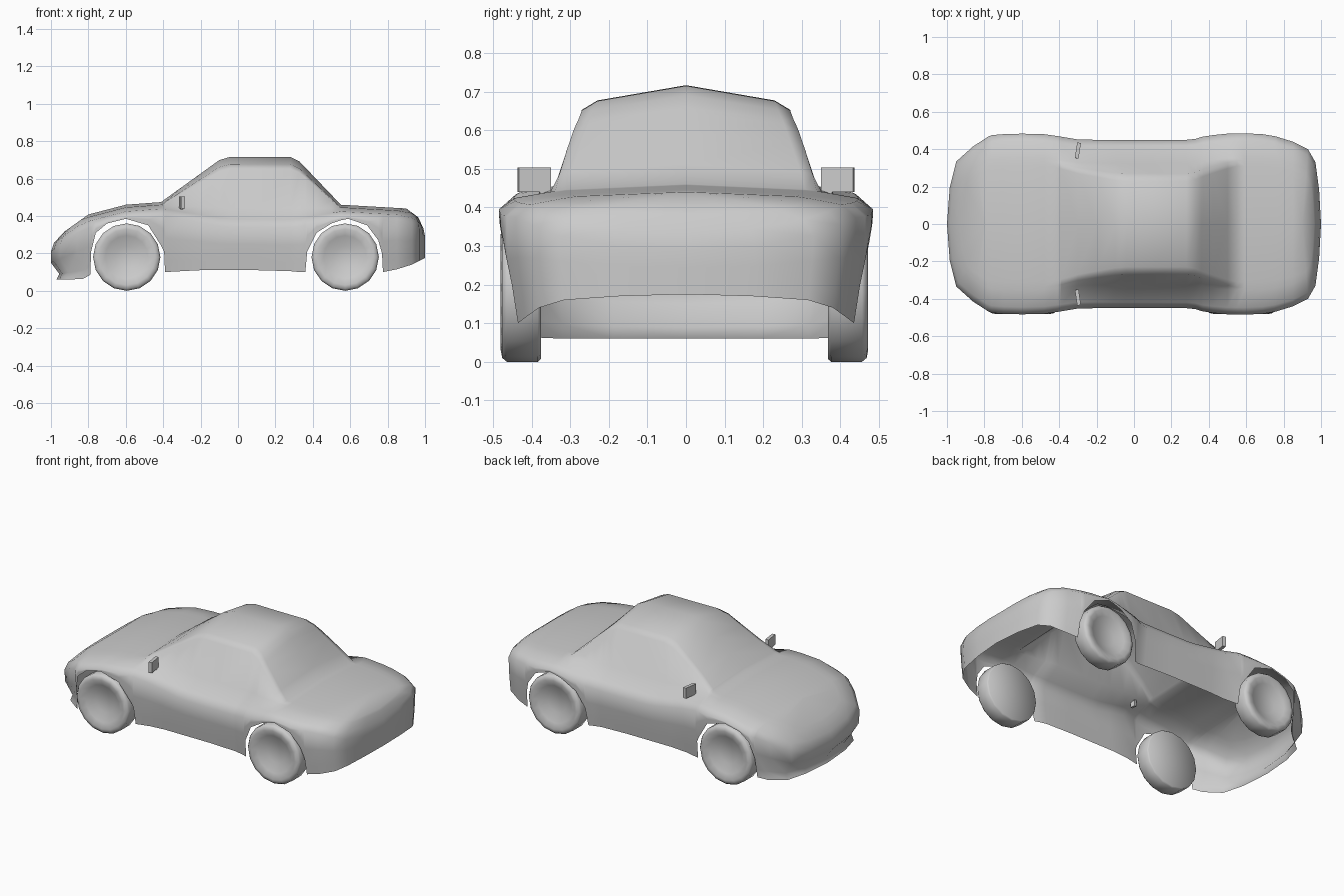
import bpy, bmesh, math
from mathutils import Euler, Matrix, Vector

old = bpy.data.objects.get("Cube")
if old:
    bpy.data.objects.remove(old)

# One plain grey material
grey = bpy.data.materials.new("plain_grey")
grey.use_nodes = True
colour = (0.6, 0.6, 0.6, 1)
grey.diffuse_color = colour
grey.node_tree.nodes["Principled BSDF"].inputs["Base Color"].default_value = colour


def clamp(value, low=0, high=1):
    return max(low, min(high, value))


def sample(profile, x):
    """Linear interpolation along a list of (x, value) points."""
    if x <= profile[0][0]:
        return profile[0][1]
    for (left, a), (right, b) in zip(profile, profile[1:]):
        if x <= right:
            return a + (b - a) * (x - left) / (right - left)
    return profile[-1][1]


def make_object(name, bm, angle):
    mesh = bpy.data.meshes.new(name)
    bm.to_mesh(mesh)
    bm.free()
    mesh.materials.append(grey)
    obj = bpy.data.objects.new(name, mesh)
    bpy.context.collection.objects.link(obj)
    bpy.ops.object.select_all(action='DESELECT')
    obj.select_set(True)
    bpy.context.view_layer.objects.active = obj
    bpy.ops.object.shade_smooth_by_angle(angle=math.radians(angle))
    return obj


def mirror_across(obj):
    mod = obj.modifiers.new("mirror", 'MIRROR')
    mod.use_axis = (False, True, False)
    mod.merge_threshold = 0.001


# Plan outline from nose to tail, with the height of the lower edge
# (which rises over both wheel arches)
OUTLINE = [
    (-1, 0, .06), (-.985, .2, .06), (-.95, .34, .06), (-.86, .415, .063),
    (-.79, .46, .085), (-.785, .465, .21), (-.76, .475, .31), (-.7, .48, .36),
    (-.6, .483, .385), (-.48, .48, .35), (-.41, .47, .24), (-.395, .468, .21),
    (-.39, .467, .1), (-.3, .452, .105), (-.2, .45, .11), (-.1, .45, .11),
    (-.04, .45, .11), (.1, .45, .11), (.28, .45, .105), (.33, .455, .1),
    (.36, .465, .1), (.37, .467, .21), (.42, .475, .31), (.5, .483, .36),
    (.55, .484, .377), (.59, .485, .385), (.69, .48, .35), (.75, .47, .27),
    (.77, .465, .2), (.775, .463, .1), (.85, .44, .115), (.93, .4, .14),
    (.97, .33, .16), (.99, .18, .17), (1, 0, .175)]

# Centre line of bonnet and boot, and the extra height of the cabin
DECK = [(-1, .28), (-.95, .315), (-.83, .4), (-.6, .46), (-.4, .475),
        (0, .46), (.55, .46), (.9, .44), (.96, .41), (.99, .37), (1, .36)]
CABIN = [(-.41, 0), (-.1, .235), (-.04, .255), (.28, .255), (.33, .23), (.55, 0)]

# Side rows: (share of wall height, set-back at the nose)
WALL = [(0, .03), (.2, .045), (.6, 0), (1, 0)]
# Upper rows: (width share on deck, on cabin, drop, share of cabin height);
# the first row is the shoulder, which sinks along the doors
UPPER = [(.92, .93, .036, -.16), (.73, .72, .02, 0), (.7, .6, .018, .82),
         (.64, .51, .014, .9), (0, 0, 0, 1)]


def section(x, y, low):
    """Half cross-section from the lower edge up to the centre line."""
    points = []
    rise = sample(CABIN, x)
    waist = sample(DECK, x) - .07 - rise * .2
    waist = max(waist, low + .01)
    for share, set_back in WALL:
        z = low + (waist - low) * share
        tuck = 1 - .06 * clamp((.3 - z) / .2)
        points.append((x + (set_back if x < -.82 else 0), y * tuck, z))
    inner_x = clamp(x, -.8, .9)
    for wide, narrow, drop, lift in UPPER:
        share = wide + (narrow - wide) * rise / .255
        px = x + (inner_x - x) * (1 - share)
        points.append((px, y * share, sample(DECK, px) - drop + rise * lift))
    return points


# Body shell, open underneath
bm = bmesh.new()
rows = [[bm.verts.new(p) for p in section(*station)] for station in OUTLINE]
for a, b in zip(rows, rows[1:]):
    for j in range(len(a) - 1):
        bm.faces.new((a[j], a[j + 1], b[j + 1], b[j]))
bmesh.ops.remove_doubles(bm, verts=bm.verts, dist=.0005)
mirror_across(make_object("body_shell", bm, 65))

# Wheels: turned profile (radius, distance along axle) with a dished face
TYRE = [(0, .015), (.06, .017), (.115, .04), (.15, .052), (.17, .048),
        (.18, .036), (.18, -.044), (.173, -.052), (0, -.052)]


def wheel(name, x, side):
    bm = bmesh.new()
    verts = [bm.verts.new((r, d, 0)) for r, d in TYRE]
    edges = [bm.edges.new(pair) for pair in zip(verts, verts[1:])]
    bmesh.ops.spin(bm, geom=verts + edges, cent=(0, 0, 0), axis=(0, 1, 0),
                   angle=math.tau, steps=16, use_duplicate=False)
    bmesh.ops.remove_doubles(bm, verts=bm.verts, dist=.0005)
    bmesh.ops.recalc_face_normals(bm, faces=bm.faces)
    obj = make_object(name, bm, 50)
    obj.location = (x, side * .424 - .004, .18)
    if side < 0:
        obj.rotation_euler.z = math.pi


for end, x in (("front", -.595), ("rear", .573)):
    for label, side in (("near", -1), ("far", 1)):
        wheel(f"{end}_wheel_{label}", x, side)

# Door mirrors on short stalks
bm = bmesh.new()
tilt = Euler((0, 0, -.15)).to_quaternion()
for centre, size in (((-.3, .393, .472), (.02, .084, .064)),
                     ((-.302, .365, .43), (.014, .03, .05))):
    bmesh.ops.create_cube(bm, size=1, matrix=Matrix.LocRotScale(
        Vector(centre), tilt, Vector(size)))
mirror_across(make_object("door_mirrors", bm, 30))
